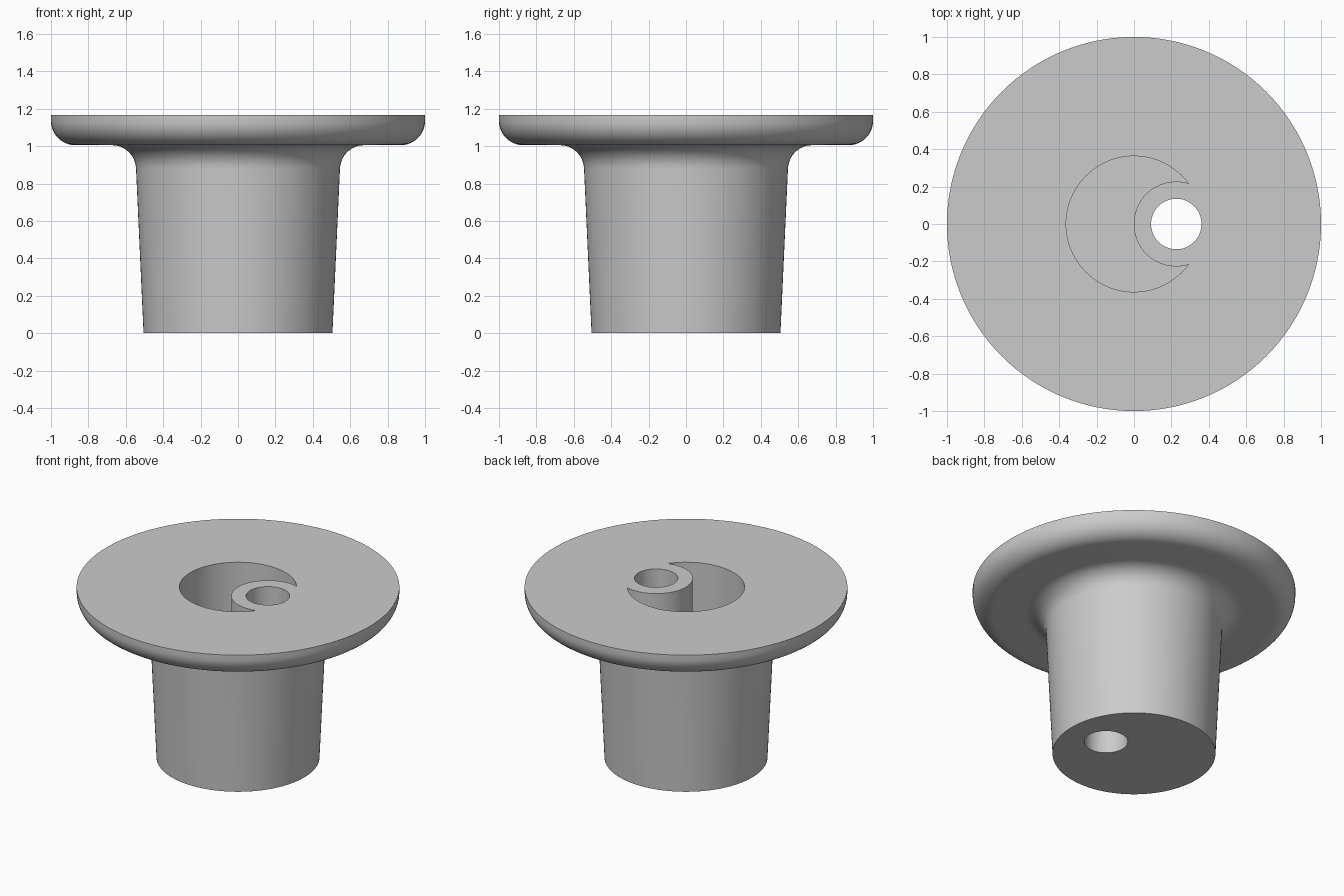
import bpy
import bmesh
from math import sin, cos, pi, radians, atan2, sqrt

cube = bpy.data.objects.get("Cube")
if cube:
    bpy.data.objects.remove(cube, do_unlink=True)

TOP = 1.165          # top of the flange
FLOOR = 0.17         # floor of the crescent pocket
HOLE_X = 0.226       # axis of the through hole and its boss
HOLE_R, BOSS_R, POCKET_R = 0.135, 0.227, 0.363
FILLET = 0.13

grey = bpy.data.materials.new("light grey")
grey.use_nodes = True
colour = (0.6, 0.6, 0.6, 1)
grey.diffuse_color = colour
grey.node_tree.nodes["Principled BSDF"].inputs["Base Color"].default_value = colour


def arc(cx, cy, r, start, end, steps):
    """Points along an arc, angles in radians."""
    angles = [start + (end - start) * i / steps for i in range(steps + 1)]
    return [(cx + r * cos(a), cy + r * sin(a)) for a in angles]


def finish(bm, name):
    bmesh.ops.recalc_face_normals(bm, faces=bm.faces)
    mesh = bpy.data.meshes.new(name)
    bm.to_mesh(mesh)
    bm.free()
    mesh.materials.append(grey)
    obj = bpy.data.objects.new(name, mesh)
    bpy.context.collection.objects.link(obj)
    return obj


def lathe(name, profile, segments=128):
    """Revolve (radius, height) points and close both ends."""
    bm = bmesh.new()
    rings = [[bm.verts.new((r * cos(2 * pi * i / segments), r * sin(2 * pi * i / segments), z))
              for i in range(segments)] for r, z in profile]
    for low, high in zip(rings, rings[1:]):
        for i in range(segments):
            j = (i + 1) % segments
            bm.faces.new((low[i], low[j], high[j], high[i]))
    bm.faces.new(rings[0])
    bm.faces.new(rings[-1])
    return finish(bm, name)


def prism(name, outline, z0, z1):
    bm = bmesh.new()
    face = bm.faces.new([bm.verts.new((x, y, z0)) for x, y in outline])
    result = bmesh.ops.extrude_face_region(bm, geom=[face])
    moved = [v for v in result["geom"] if isinstance(v, bmesh.types.BMVert)]
    bmesh.ops.translate(bm, verts=moved, vec=(0, 0, z1 - z0))
    return finish(bm, name)


# Tapered stem flaring into a round flange
profile = [(0.505, 0)]
profile += arc(0.675, 0.875, FILLET, pi, pi / 2, 12)
profile += arc(1 - FILLET, 1.005 + FILLET, FILLET, -pi / 2, 0, 12)
profile += [(1, TOP)]
body = lathe("flanged_stem", profile)

# Crescent pocket: large circle minus the boss around the hole
tip_x = (POCKET_R ** 2 - BOSS_R ** 2 + HOLE_X ** 2) / (2 * HOLE_X)
tip_y = sqrt(POCKET_R ** 2 - tip_x ** 2)
outer = atan2(tip_y, tip_x)
inner = atan2(tip_y, tip_x - HOLE_X)
crescent = arc(0, 0, POCKET_R, outer, 2 * pi - outer, 96)
crescent += arc(HOLE_X, 0, BOSS_R, 2 * pi - inner, inner, 64)[1:-1]
pocket_cutter = prism("pocket_cutter", crescent, FLOOR, TOP + 0.2)

# Off-centre through hole
hole_cutter = prism("hole_cutter", arc(HOLE_X, 0, HOLE_R, 0, 2 * pi, 64)[:-1], -0.2, TOP + 0.2)

bpy.ops.object.select_all(action="DESELECT")
bpy.context.view_layer.objects.active = body
body.select_set(True)
for cutter in (pocket_cutter, hole_cutter):
    cutter.hide_render = True
    mod = body.modifiers.new(cutter.name, "BOOLEAN")
    mod.operation = "DIFFERENCE"
    mod.solver = "EXACT"
    mod.object = cutter
    bpy.ops.object.modifier_apply(modifier=mod.name)
    bpy.data.objects.remove(cutter, do_unlink=True)

bpy.ops.object.shade_smooth_by_angle(angle=radians(30))
